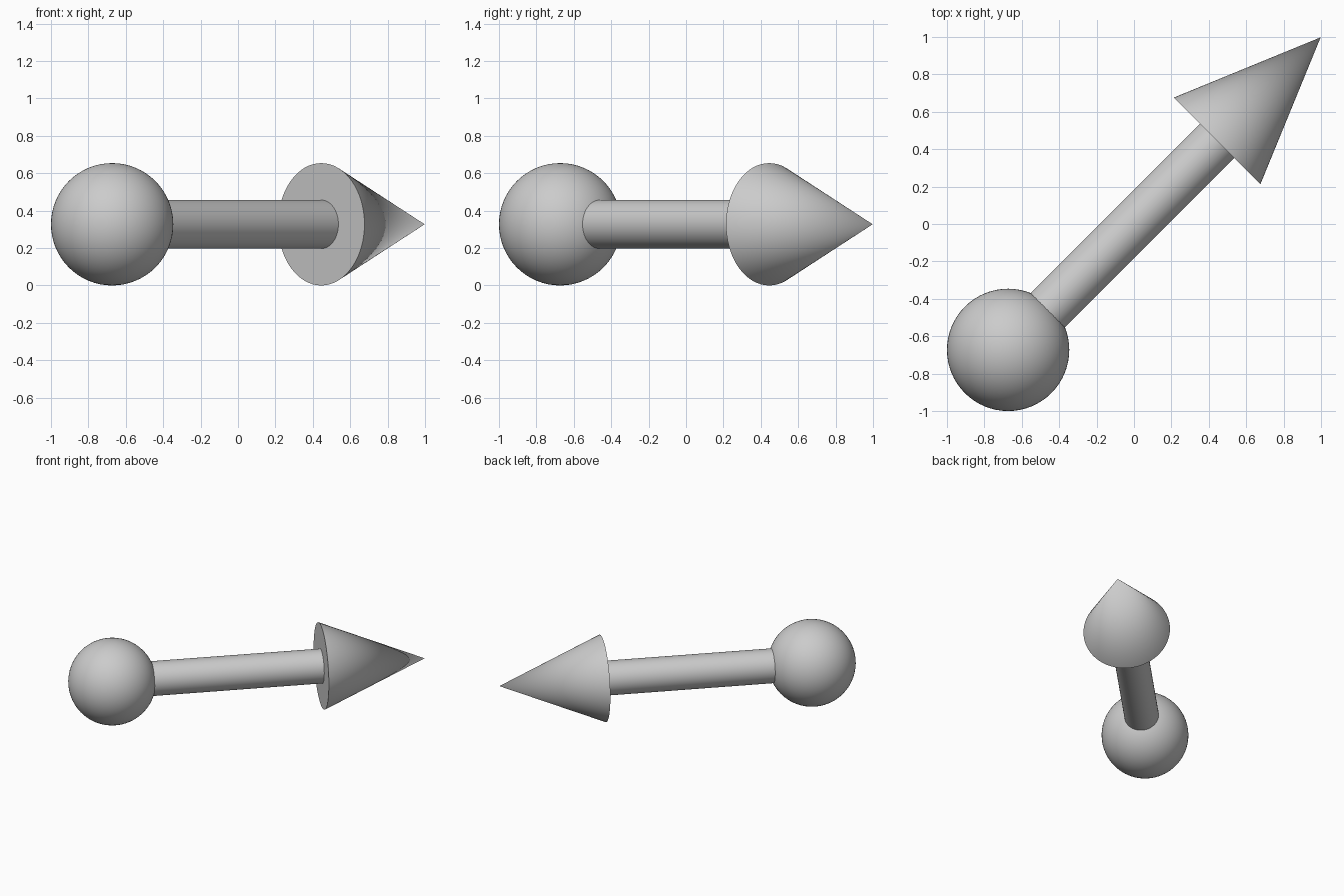
import bpy
import math
from mathutils import Vector

if "Cube" in bpy.data.objects:
    bpy.data.objects.remove(bpy.data.objects["Cube"])

R = 0.327          # ball and arrowhead radius
SHAFT_R = 0.13
AXIS = Vector((1, 1, 0)).normalized()
ROT = AXIS.to_track_quat('Z', 'Y').to_euler()

grey = bpy.data.materials.new("light_grey")
grey.diffuse_color = (0.6, 0.6, 0.6, 1)
grey.use_nodes = True
grey.node_tree.nodes["Principled BSDF"].inputs["Base Color"].default_value = grey.diffuse_color


def point(d):
    """Point on the diagonal axis whose x and y are both d."""
    return Vector((d, d, R))


def finish(name):
    ob = bpy.context.object
    ob.name = name
    ob.data.materials.append(grey)
    bpy.ops.object.shade_smooth_by_angle(angle=math.radians(35))


# Ball at the tail
bpy.ops.mesh.primitive_uv_sphere_add(segments=64, ring_count=32, radius=R,
                                     location=point(-1 + R))
finish("ball")

# Shaft from inside the ball to the arrowhead
a, b = point(-1 + R), point(0.445)
bpy.ops.mesh.primitive_cylinder_add(vertices=64, radius=SHAFT_R, depth=(b - a).length,
                                    location=(a + b) / 2, rotation=ROT)
finish("shaft")

# Arrowhead
a, b = point(0.445), point(0.998)
bpy.ops.mesh.primitive_cone_add(vertices=64, radius1=R, radius2=0, depth=(b - a).length,
                                location=(a + b) / 2, rotation=ROT)
finish("arrowhead")
